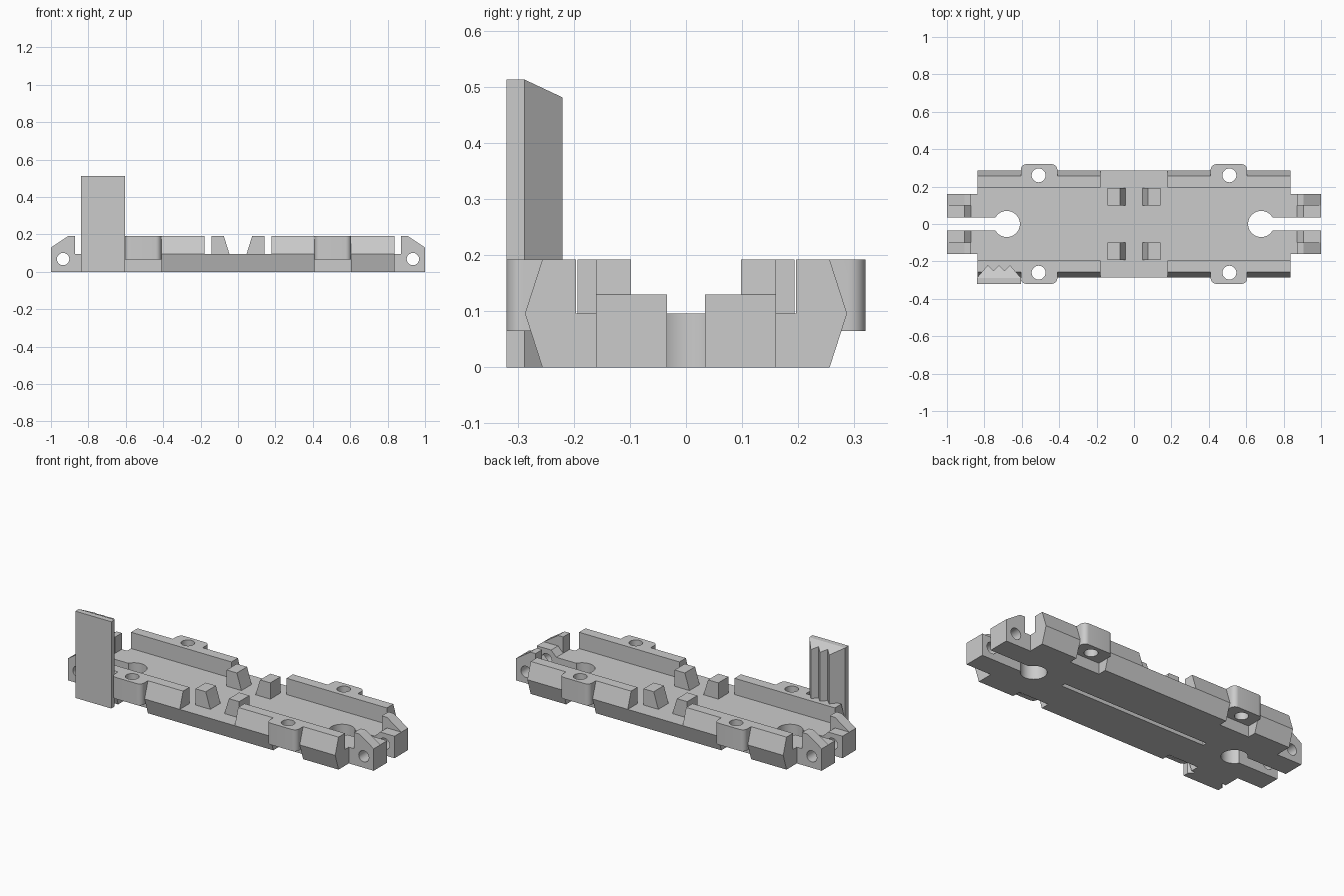
import bpy, bmesh, math

cube = bpy.data.objects.get("Cube")
if cube:
    bpy.data.objects.remove(cube)

grey = bpy.data.materials.new("plain_grey")
grey.use_nodes = True
grey.diffuse_color = (0.6, 0.6, 0.6, 1)
grey.node_tree.nodes["Principled BSDF"].inputs["Base Color"].default_value = (0.6, 0.6, 0.6, 1)

FLOOR, TOP = 0.096, 0.192
BODY_X = 0.837


def prism(name, pts, axis, a, b):
    """Extrude a 2D outline along an axis from a to b."""
    place = {"x": lambda p, t: (t, p[0], p[1]),
             "y": lambda p, t: (p[0], t, p[1]),
             "z": lambda p, t: (p[0], p[1], t)}[axis]
    bm = bmesh.new()
    ends = [[bm.verts.new(place(p, t)) for p in pts] for t in (a, b)]
    for ring in ends:
        bm.faces.new(ring)
    n = len(pts)
    for i in range(n):
        j = (i + 1) % n
        bm.faces.new((ends[0][i], ends[0][j], ends[1][j], ends[1][i]))
    bmesh.ops.recalc_face_normals(bm, faces=bm.faces)
    mesh = bpy.data.meshes.new(name)
    bm.to_mesh(mesh)
    bm.free()
    mesh.materials.append(grey)
    obj = bpy.data.objects.new(name, mesh)
    bpy.context.collection.objects.link(obj)
    return obj


def box(name, x0, x1, y0, y1, z0, z1):
    return prism(name, [(x0, y0), (x1, y0), (x1, y1), (x0, y1)], "z", z0, z1)


def arc(cx, cy, r, start=0, end=360, n=48):
    steps = [math.radians(start + (end - start) * i / n) for i in range(n + (end - start < 360))]
    return [(cx + r * math.cos(t), cy + r * math.sin(t)) for t in steps]


def flip(pts, sx=1, sy=1):
    return [(x * sx, y * sy) for x, y in pts]


def combine(target, tool, operation):
    tool.hide_render = True
    mod = target.modifiers.new(operation.lower(), "BOOLEAN")
    mod.operation, mod.solver, mod.object = operation, "EXACT", tool
    bpy.context.view_layer.objects.active = target
    bpy.ops.object.modifier_apply(modifier=mod.name)
    bpy.data.objects.remove(tool)


def add(tool):
    combine(chassis, tool, "UNION")


def cut(tool):
    combine(chassis, tool, "DIFFERENCE")


# Base plate with sides leaning outwards
chassis = prism("chassis", [(-0.256, 0), (0.256, 0), (0.287, FLOOR), (-0.287, FLOOR)],
                "x", -BODY_X, BODY_X)

# Recesses under the screw bosses
for sx in (-1, 1):
    for sy in (-1, 1):
        xs = sorted((sx * 0.41, sx * 0.605))
        ys = sorted((sy * 0.205, sy * 0.36))
        cut(box("boss_recess", *xs, *ys, -0.05, 0.065))

# Side walls, bosses and hinge tabs
wall = [(0.196, 0.09), (0.285, 0.09), (0.287, FLOOR), (0.256, TOP), (0.196, TOP)]
boss = ([(0.41, 0.196), (0.605, 0.196)] + arc(0.575, 0.29, 0.03, 0, 90, 8)
        + arc(0.44, 0.29, 0.03, 90, 180, 8))
tab = [(0.8, 0), (1, 0), (1, 0.13), (0.906, TOP), (0.872, TOP), (0.872, FLOOR), (0.8, FLOOR)]
tab_step = [(0.8, 0), (1, 0), (1, 0.13), (0.906, 0.13), (0.872, FLOOR), (0.8, FLOOR)]
for sx in (-1, 1):
    for sy in (-1, 1):
        add(prism("wall", flip(wall, sy), "x", sx * 0.18, sx * BODY_X))
        add(prism("boss", flip(boss, sx, sy), "z", 0.065, TOP))
        add(prism("tab", flip(tab, sx), "y", sy * 0.098, sy * 0.16))
        add(prism("tab_step", flip(tab_step, sx), "y", sy * 0.02, sy * 0.098))

# Upright post at the front right corner
add(box("post_plate", -0.84, -0.605, -0.32, -0.288, 0, 0.513))
teeth = [(-0.84, -0.288), (-0.605, -0.288), (-0.663, -0.22), (-0.692, -0.25),
         (-0.722, -0.22), (-0.752, -0.25), (-0.782, -0.22)]
post_teeth = prism("post_teeth", teeth, "z", 0, 0.513)
for v in post_teeth.data.vertices:
    if v.co.z > 0.3:
        v.co.z -= (v.co.y + 0.288) * 0.47
add(post_teeth)

# End slots, screw holes and hinge pin holes
for sx in (-1, 1):
    xs = sorted((sx * 0.68, sx * 1.1))
    cut(box("slot", *xs, -0.034, 0.034, -0.1, 0.3))
    cut(prism("slot_eye", arc(sx * 0.68, 0, 0.07), "z", -0.1, 0.3))
    cut(prism("pin_hole", arc(sx * 0.935, 0.068, 0.033), "y", -0.25, 0.25))
    for sy in (-1, 1):
        cut(prism("screw_hole", arc(sx * 0.51, sy * 0.26, 0.037), "z", -0.1, 0.3))

# Long groove along the underside
cut(box("groove", -0.48, 0.48, -0.013, 0.013, -0.05, 0.03))

# Four wedge clips on the deck
clip = [(0.044, 0.09), (0.143, 0.09), (0.143, TOP), (0.076, TOP), (0.046, FLOOR)]
parts = [chassis]
for sx, side in ((-1, "right"), (1, "left")):
    for sy, end in ((-1, "front"), (1, "back")):
        parts.append(prism(f"clip_{end}_{side}", flip(clip, sx), "y", sy * 0.098, sy * 0.193))

# Smooth the round surfaces, keep the edges crisp
bpy.ops.object.select_all(action="DESELECT")
for obj in parts:
    obj.select_set(True)
bpy.context.view_layer.objects.active = chassis
bpy.ops.object.shade_smooth_by_angle(angle=math.radians(20))
